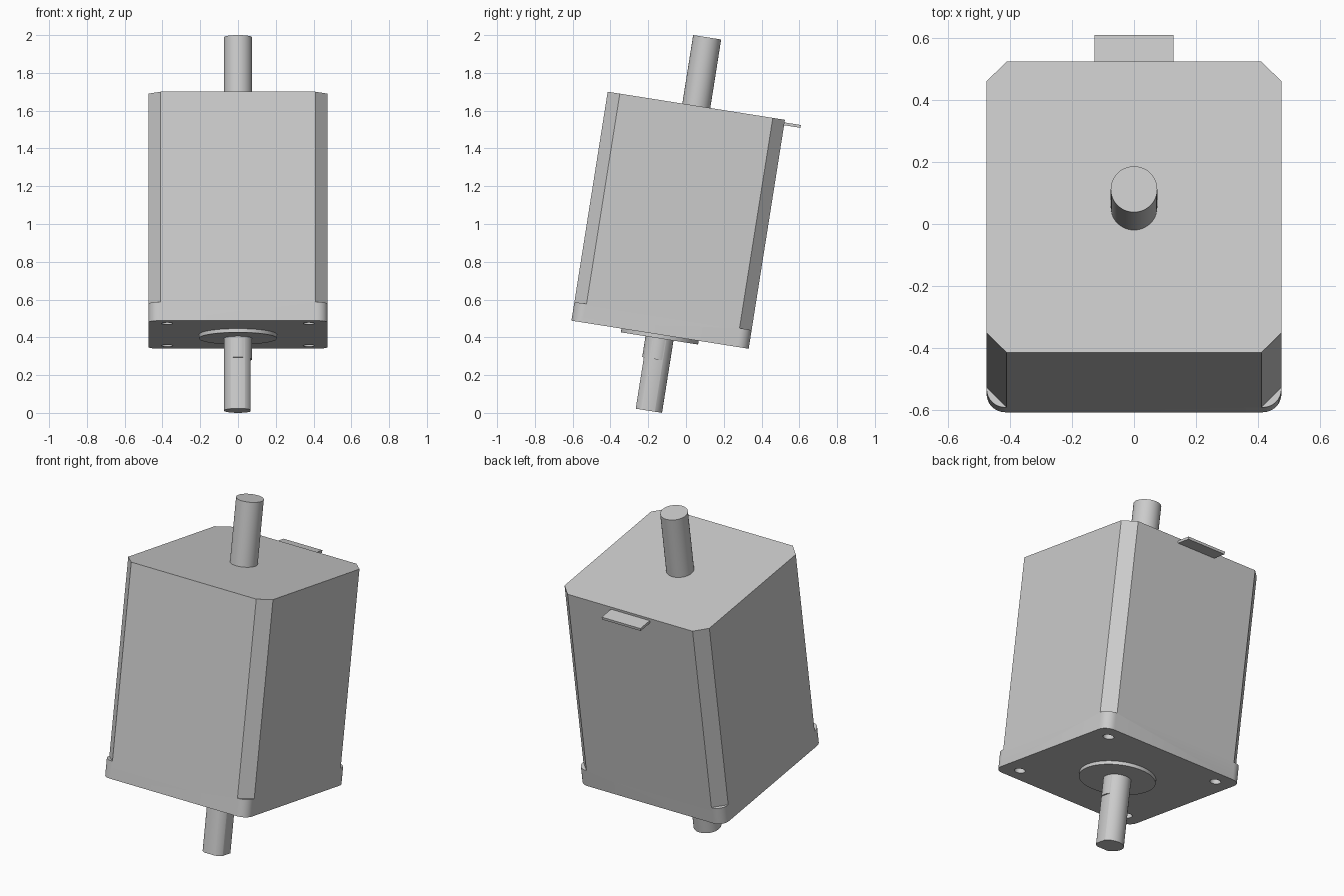
import bpy, bmesh
from math import radians, sin, cos, pi
from mathutils import Matrix

cube = bpy.data.objects.get("Cube")
if cube:
    bpy.data.objects.remove(cube)

# One flat metal colour
metal = bpy.data.materials.new("metal_grey")
metal.use_nodes = True
GREY = (0.6, 0.6, 0.6, 1)
metal.diffuse_color = GREY
metal.node_tree.nodes["Principled BSDF"].inputs["Base Color"].default_value = GREY

# Everything is built along a vertical axis, then leaned back
LEAN = Matrix.Translation((0, -0.201, 0.012)) @ Matrix.Rotation(radians(-9), 4, 'X')
HALF, CORNER, CHAMFER = 0.475, 0.06, 0.065
BASE, FLANGE_TOP, TOP = 0.407, 0.507, 1.634


def make(name, bm):
    bmesh.ops.recalc_face_normals(bm, faces=bm.faces)
    mesh = bpy.data.meshes.new(name)
    bm.to_mesh(mesh)
    bm.free()
    mesh.materials.append(metal)
    obj = bpy.data.objects.new(name, mesh)
    obj.matrix_world = LEAN
    bpy.context.collection.objects.link(obj)
    return obj


def prism(bm, outline, z0, z1):
    rings = [[bm.verts.new((x, y, z)) for x, y in outline] for z in (z0, z1)]
    bm.faces.new(rings[0][::-1])
    bm.faces.new(rings[1])
    n = len(outline)
    for i in range(n):
        j = (i + 1) % n
        bm.faces.new((rings[0][i], rings[0][j], rings[1][j], rings[1][i]))


def circle(x, y, r, n):
    return [(x + r * cos(2 * pi * i / n), y + r * sin(2 * pi * i / n)) for i in range(n)]


def box(bm, x0, x1, y0, y1, z0, z1):
    prism(bm, [(x0, y0), (x1, y0), (x1, y1), (x0, y1)], z0, z1)


def activate(obj):
    bpy.ops.object.select_all(action='DESELECT')
    obj.select_set(True)
    bpy.context.view_layer.objects.active = obj


def cut(obj, cutter):
    cutter.hide_render = True
    mod = obj.modifiers.new("cut", 'BOOLEAN')
    mod.operation, mod.solver, mod.object = 'DIFFERENCE', 'EXACT', cutter
    activate(obj)
    bpy.ops.object.modifier_apply(modifier=mod.name)
    bpy.data.objects.remove(cutter)


def smooth(obj):
    activate(obj)
    bpy.ops.object.shade_smooth_by_angle(angle=radians(30))


# Motor body: rounded square block
outline = []
inner = HALF - CORNER
for k, (sx, sy) in enumerate([(1, 1), (-1, 1), (-1, -1), (1, -1)]):
    for i in range(9):
        a = pi / 2 * (k + i / 8)
        outline.append((sx * inner + CORNER * cos(a), sy * inner + CORNER * sin(a)))
bm = bmesh.new()
prism(bm, outline, BASE, TOP)
body = make("motor_body", bm)

# Corners chamfered above the flange, and blind screw holes below
bm = bmesh.new()
for sx in (-1, 1):
    for sy in (-1, 1):
        a, b = HALF - CHAMFER - 0.1, HALF + 0.1
        prism(bm, [(sx * a, sy * b), (sx * b, sy * a), (sx * b, sy * b)], FLANGE_TOP, TOP + 0.1)
        prism(bm, circle(sx * 0.375, sy * 0.375, 0.03, 24), BASE - 0.05, BASE + 0.08)
cut(body, make("body_cutter", bm))
smooth(body)

# Pilot disc under the flange
bm = bmesh.new()
prism(bm, circle(0, 0, 0.207, 64), BASE - 0.02, BASE + 0.01)
smooth(make("pilot_disc", bm))

# Through shaft with bevelled ends
bm = bmesh.new()
prism(bm, circle(0, 0, 0.075, 48), 0, 2.001)
rims = [e for e in bm.edges if abs(e.verts[0].co.z - e.verts[1].co.z) < 0.001]
bmesh.ops.bevel(bm, geom=rims, offset=0.006, segments=1, affect='EDGES')
shaft = make("shaft", bm)

# Two flats on the lower end, facing the front and the left
bm = bmesh.new()
box(bm, -0.2, 0.2, -0.2, -0.066, -0.1, 0.275)
cut(shaft, make("front_flat_cutter", bm))
bm = bmesh.new()
box(bm, 0.066, 0.2, -0.2, 0.2, -0.1, 0.275)
cut(shaft, make("side_flat_cutter", bm))
smooth(shaft)

# Connector tab at the back
bm = bmesh.new()
box(bm, -0.127, 0.127, HALF - 0.02, 0.563, 1.605, 1.62)
make("connector_tab", bm)
